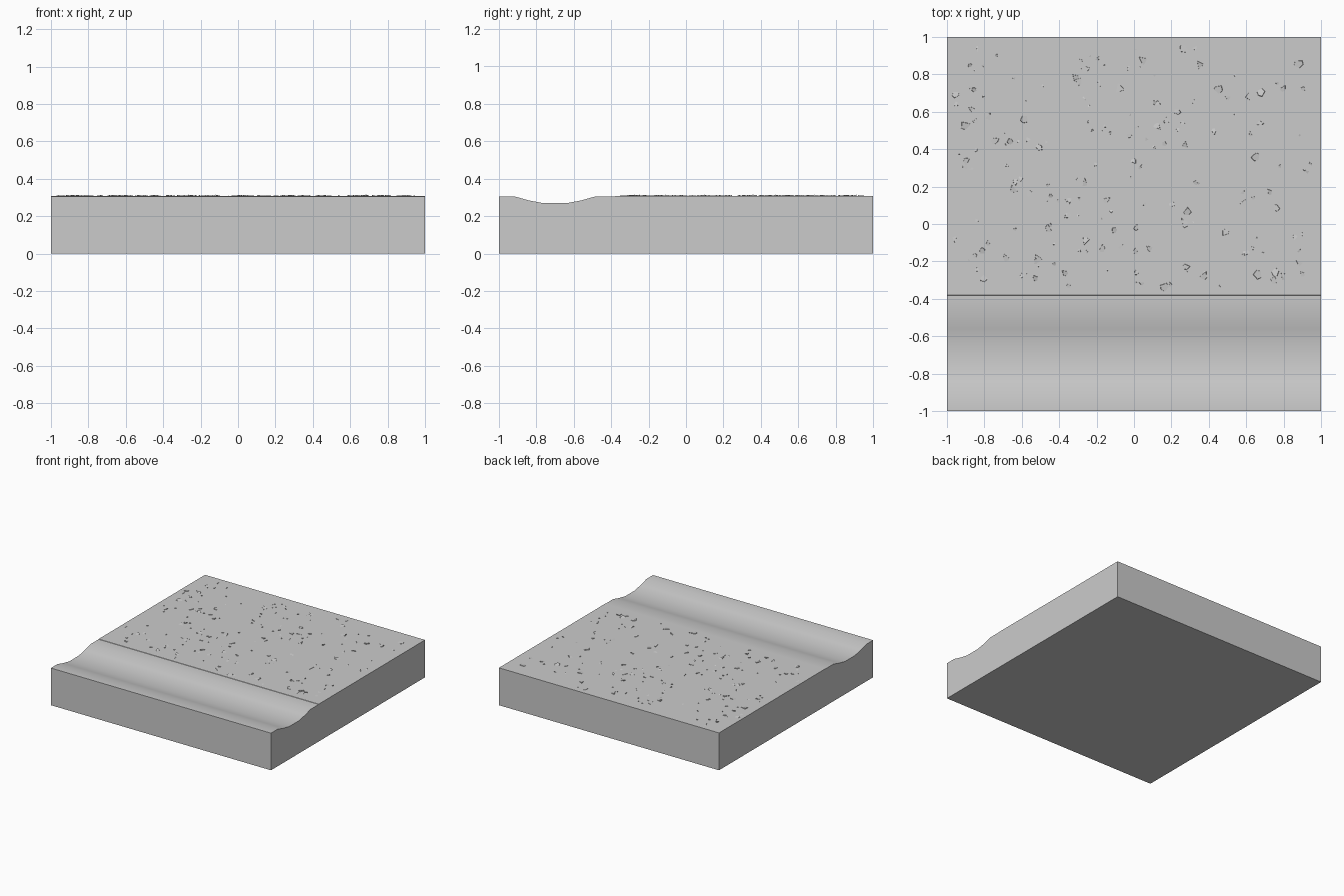
import bpy, bmesh, math, random
from mathutils import Vector, Matrix

if "Cube" in bpy.data.objects:
    bpy.data.objects.remove(bpy.data.objects["Cube"])

random.seed(7)


def finish(name, bm):
    bmesh.ops.recalc_face_normals(bm, faces=bm.faces)
    mesh = bpy.data.meshes.new(name)
    bm.to_mesh(mesh)
    bm.free()
    ob = bpy.data.objects.new(name, mesh)
    bpy.context.collection.objects.link(ob)
    return ob


def extrude_profile(name, pts):
    """Extrude a (y, z) outline along the full tile width."""
    bm = bmesh.new()
    face = bm.faces.new([bm.verts.new((-1, y, z)) for y, z in pts])
    ext = bmesh.ops.extrude_face_region(bm, geom=[face])
    bmesh.ops.translate(bm, vec=(2, 0, 0),
                        verts=[v for v in ext["geom"] if isinstance(v, bmesh.types.BMVert)])
    return finish(name, bm)


TOP, GROUND = 0.305, 0.307

# Slab with the shallow gutter along its front and a tiny step up to the gravel bed
tile = extrude_profile("gutter_tile", [
    (-1, 0), (-1, TOP), (-0.915, TOP), (-0.84, 0.284), (-0.76, 0.269),
    (-0.64, 0.269), (-0.56, 0.284), (-0.485, TOP), (-0.382, TOP),
    (-0.38, GROUND), (1, GROUND), (1, 0)])
bpy.context.view_layer.objects.active = tile
tile.select_set(True)
bpy.ops.object.shade_smooth_by_angle(angle=math.radians(30))

# Half-buried angular stone chips
stones = bmesh.new()
for _ in range(190):
    size = random.uniform(0.008, 0.036)
    height = random.uniform(0.002, 0.008)
    x, y = random.uniform(-0.96, 0.96), random.uniform(-0.34, 0.96)
    turn = Matrix.Rotation(random.uniform(0, math.tau), 3, 'Z')
    sides = random.choice((3, 4, 5))
    squash = random.uniform(0.45, 0.9)
    base, top = [], []
    for k in range(sides):
        a = math.tau * (k + random.uniform(-0.25, 0.25)) / sides
        p = turn @ Vector((math.cos(a) * size, math.sin(a) * size * squash, 0))
        base.append(stones.verts.new((x + p.x, y + p.y, GROUND - 0.006)))
        # one side of each chip dips into the ground
        z = GROUND + height * (0.3 + 0.7 * math.cos(a))
        top.append(stones.verts.new((x + p.x * 0.85, y + p.y * 0.85, z)))
    bmesh.ops.convex_hull(stones, input=base + top)
finish("gravel_chips", stones)
